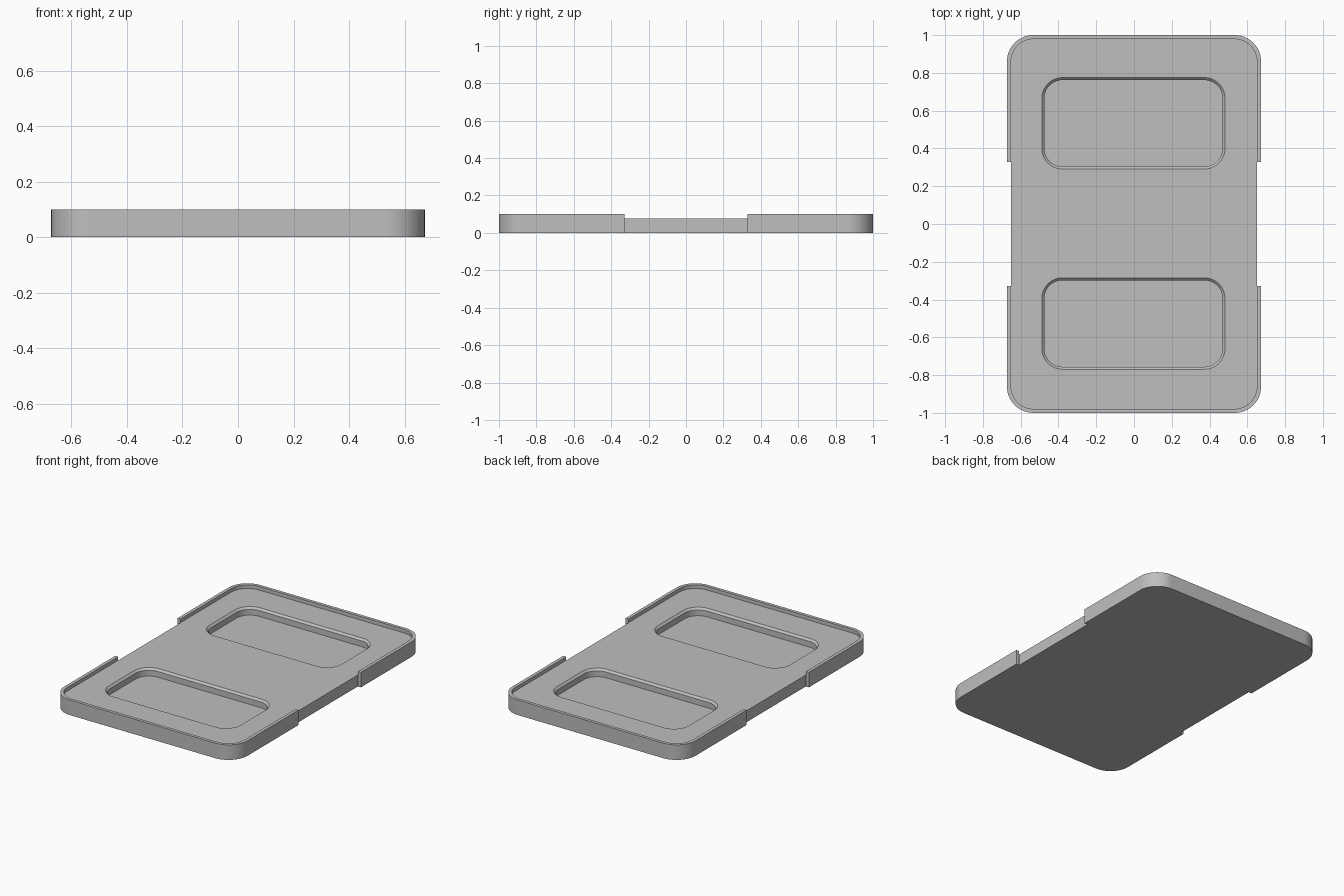
import bpy
import bmesh
from math import cos, sin, pi, radians

if "Cube" in bpy.data.objects:
    bpy.data.objects.remove(bpy.data.objects["Cube"], do_unlink=True)

gray = bpy.data.materials.new("light_gray")
gray.use_nodes = True
COLOR = (0.52, 0.52, 0.52, 1)
gray.diffuse_color = COLOR
gray.node_tree.nodes["Principled BSDF"].inputs["Base Color"].default_value = COLOR


def rounded_loft(name, center, half, radius, sections, steps=14):
    """Stack rounded rectangles; each section is (height, outward offset)."""
    bm = bmesh.new()
    rings = []
    for z, grow in sections:
        ring = []
        for corner in range(4):
            sx = 1 if corner in (0, 3) else -1
            sy = 1 if corner < 2 else -1
            for i in range(steps + 1):
                a = (corner + i / steps) * pi / 2
                r = radius + grow
                ring.append(bm.verts.new((
                    center[0] + sx * (half[0] - radius) + r * cos(a),
                    center[1] + sy * (half[1] - radius) + r * sin(a), z)))
        rings.append(ring)
    for low, high in zip(rings, rings[1:]):
        for i in range(len(low)):
            j = (i + 1) % len(low)
            bm.faces.new((low[i], low[j], high[j], high[i]))
    bm.faces.new(rings[0][::-1])
    bm.faces.new(rings[-1])
    mesh = bpy.data.meshes.new(name)
    bm.to_mesh(mesh)
    bm.free()
    mesh.materials.append(gray)
    obj = bpy.data.objects.new(name, mesh)
    bpy.context.collection.objects.link(obj)
    return obj


def cut(target, cutter):
    mod = target.modifiers.new(cutter.name, 'BOOLEAN')
    mod.operation = 'DIFFERENCE'
    mod.solver = 'EXACT'
    mod.object = cutter
    bpy.context.view_layer.objects.active = target
    bpy.ops.object.modifier_apply(modifier=mod.name)
    bpy.data.objects.remove(cutter, do_unlink=True)


WIDTH, FLOOR, TOP = 0.673, 0.076, 0.1

# Solid tray block
tray = rounded_loft("tray", (0, 0), (WIDTH, 1.0), 0.14, [(0, 0), (TOP, 0)])

# Recessed floor inside the raised rim
cut(tray, rounded_loft("floor_recess", (0, 0), (0.651, 0.979), 0.119,
                       [(FLOOR, 0), (0.2, 0)]))

# Finger notches through both long sides
for side in (-1, 1):
    cut(tray, rounded_loft("side_notch", (side * 0.75, 0), (0.1, 0.328), 0.0005,
                           [(-0.1, 0), (0.2, 0)], steps=1))

# Two pockets with a chamfered lip
for y in (0.533, -0.527):
    cut(tray, rounded_loft("pocket", (-0.003, y), (0.472, 0.229), 0.097,
                           [(0.025, 0), (FLOOR - 0.013, 0), (FLOOR, 0.013),
                            (FLOOR + 0.02, 0.013)]))

# Smooth corners, crisp edges
bpy.ops.object.select_all(action='DESELECT')
tray.select_set(True)
bpy.context.view_layer.objects.active = tray
bpy.ops.object.shade_smooth_by_angle(angle=radians(30))
